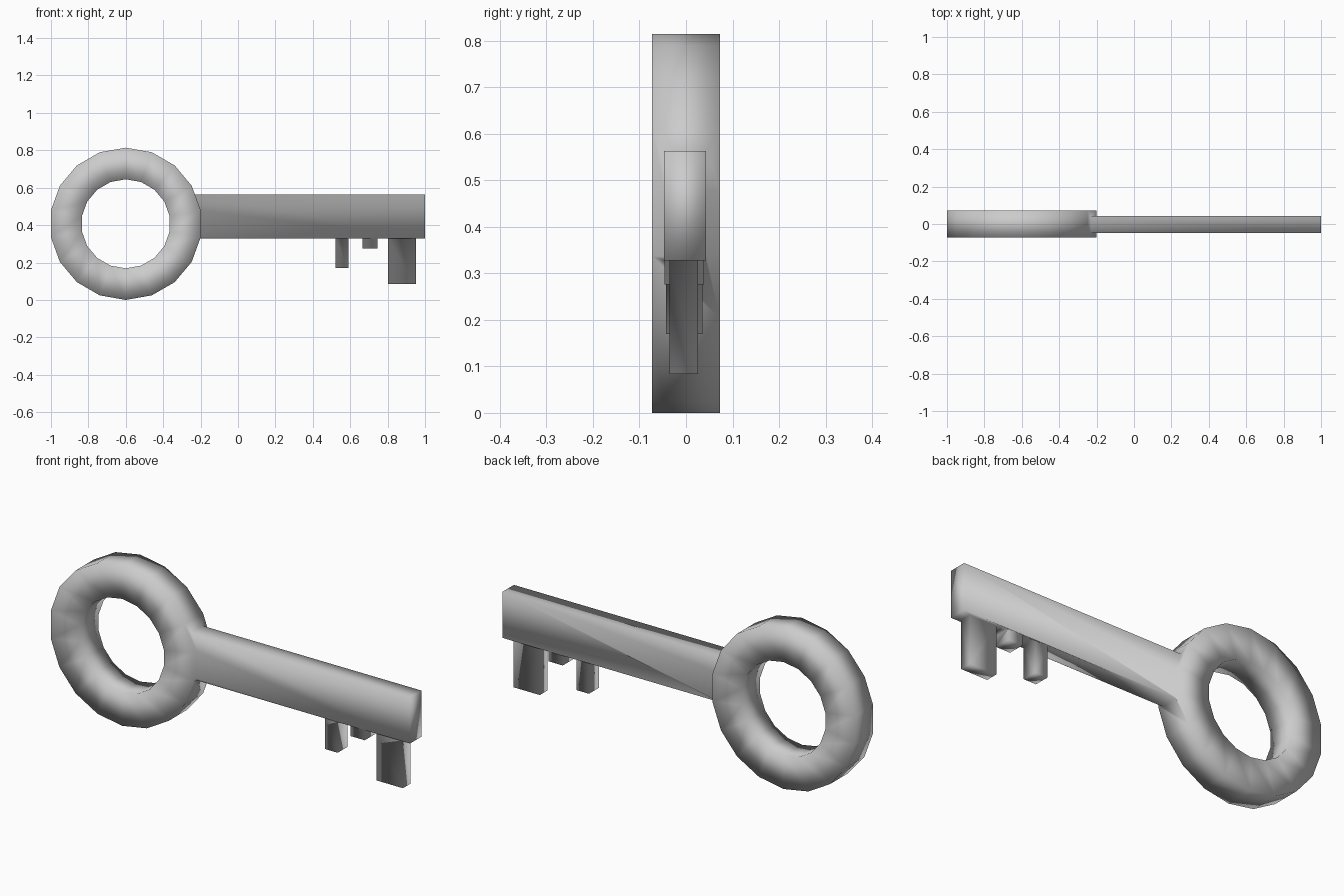
import bpy, bmesh
from math import sin, cos, pi

if "Cube" in bpy.data.objects:
    bpy.data.objects.remove(bpy.data.objects["Cube"])


def make_object(name, bm):
    bmesh.ops.recalc_face_normals(bm, faces=bm.faces[:])
    mesh = bpy.data.meshes.new(name)
    bm.to_mesh(mesh)
    bm.free()
    obj = bpy.data.objects.new(name, mesh)
    bpy.context.collection.objects.link(obj)
    return obj


def ring(name, cx, cz, outer, inner, half_depth, sides):
    bm = bmesh.new()
    section = [(outer, -half_depth), (outer, half_depth),
               (inner, half_depth), (inner, -half_depth)]
    loops = []
    for i in range(sides):
        a = pi / 2 + 2 * pi * i / sides
        loops.append([bm.verts.new((cx + r * cos(a), y, cz + r * sin(a)))
                      for r, y in section])
    for i in range(sides):
        p, q = loops[i], loops[(i + 1) % sides]
        for j in range(4):
            k = (j + 1) % 4
            bm.faces.new((p[j], p[k], q[k], q[j]))
    return make_object(name, bm)


def box(name, x0, x1, y0, y1, z0, z1):
    bm = bmesh.new()
    bmesh.ops.create_cube(bm, size=1)
    for v in bm.verts:
        v.co = (x1 if v.co.x > 0 else x0,
                y1 if v.co.y > 0 else y0,
                z1 if v.co.z > 0 else z0)
    return make_object(name, bm)


# Ring-shaped handle
key = ring("key", -0.6, 0.407, 0.407, 0.238, 0.073, 18)

# Shaft and the three teeth, sunk slightly into what they join
parts = [
    box("shaft", -0.29, 1.0, -0.047, 0.043, 0.328, 0.563),
    box("tooth_middle_length", 0.52, 0.59, -0.043, 0.036, 0.17, 0.36),
    box("tooth_short", 0.665, 0.745, -0.046, 0.039, 0.276, 0.36),
    box("tooth_long", 0.803, 0.952, -0.036, 0.026, 0.084, 0.36),
]

# Fuse everything into one skin
bpy.context.view_layer.objects.active = key
key.select_set(True)
for part in parts:
    mod = key.modifiers.new("join", 'BOOLEAN')
    mod.operation = 'UNION'
    mod.solver = 'EXACT'
    mod.object = part
    bpy.ops.object.modifier_apply(modifier=mod.name)
    bpy.data.objects.remove(part)

# Soft shading over the whole key
for poly in key.data.polygons:
    poly.use_smooth = True
